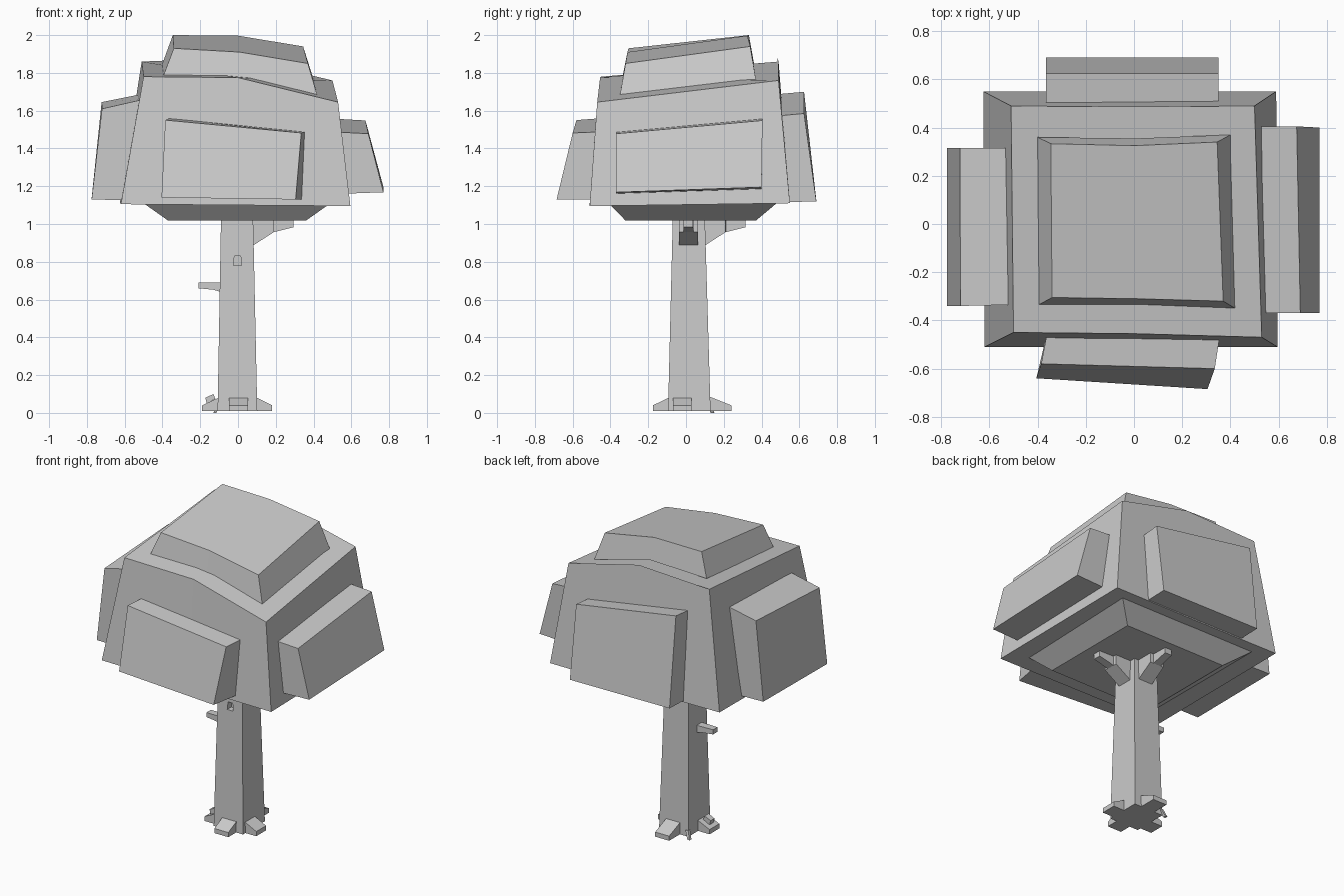
import bpy, bmesh


def loft(name, rings):
    """Closed flat-faced solid through rings with equal point counts."""
    bm = bmesh.new()
    vs = [[bm.verts.new(p) for p in r] for r in rings]
    n = len(rings[0])
    for a, b in zip(vs, vs[1:]):
        for i in range(n):
            j = (i + 1) % n
            bm.faces.new((a[i], a[j], b[j], b[i]))
    bm.faces.new(vs[0][::-1])
    bm.faces.new(vs[-1])
    bmesh.ops.recalc_face_normals(bm, faces=bm.faces)
    me = bpy.data.meshes.new(name)
    bm.to_mesh(me)
    bm.free()
    ob = bpy.data.objects.new(name, me)
    bpy.context.collection.objects.link(ob)
    return ob


def rect(x0, x1, y0, y1, z):
    return [(x0, y0, z), (x1, y0, z), (x1, y1, z), (x0, y1, z)]


def limb(name, direction, side, sections):
    """Limb growing sideways; sections are (distance, half width, z low, z high)."""
    dx, dy = direction
    rings = []
    for d, w, lo, hi in sections:
        ring = []
        for s, z in ((-w, lo), (w, lo), (w, hi), (-w, hi)):
            o = side + s
            ring.append((dx * d + abs(dy) * o, dy * d + abs(dx) * o, z))
        rings.append(ring)
    return loft(name, rings)


# Main canopy block with a bent, sloping top
loft("canopy", [
    [(-.62, -.51, 1.105), (0, -.51, 1.10), (.595, -.51, 1.095),
     (.59, .55, 1.11), (0, .55, 1.11), (-.625, .55, 1.115)],
    [(-.50, -.45, 1.78), (0, -.455, 1.775), (.53, -.47, 1.645),
     (.50, .49, 1.76), (0, .485, 1.88), (-.51, .49, 1.86)]])

# Upper cap following the same bend
loft("canopy_cap", [
    [(-.395, -.335, 1.785), (.01, -.335, 1.775), (.42, -.35, 1.68),
     (.40, .37, 1.765), (.01, .355, 1.86), (-.40, .36, 1.85)],
    [(-.34, -.305, 1.93), (.01, -.31, 1.91), (.37, -.32, 1.85),
     (.345, .34, 1.94), (0, .325, 1.997), (-.345, .333, 2.0)]])

# Underside taper
loft("canopy_underside", [rect(-.37, .36, -.32, .37, 1.018),
                          rect(-.50, .49, -.41, .48, 1.11)])

# Leaf slabs: outer face then inner face
loft("left_leaf_slab", [
    [(-.775, -.34, 1.13), (-.775, .315, 1.135), (-.722, .315, 1.645), (-.72, -.34, 1.61)],
    [(-.56, -.335, 1.125), (-.56, .315, 1.13), (-.50, .315, 1.69), (-.50, -.335, 1.66)]])
loft("right_leaf_slab", [
    [(.77, -.37, 1.168), (.77, .40, 1.195), (.675, .405, 1.548), (.69, -.37, 1.478)],
    [(.55, -.37, 1.16), (.55, .40, 1.185), (.50, .405, 1.558), (.50, -.37, 1.488)]])
loft("front_leaf_slab", [
    [(-.405, -.64, 1.14), (.305, -.685, 1.13), (.335, -.60, 1.482), (-.385, -.58, 1.55)],
    [(-.37, -.49, 1.14), (.34, -.49, 1.13), (.358, -.45, 1.488), (-.36, -.45, 1.56)]])
loft("back_leaf_slab", [
    [(-.365, .69, 1.125), (.35, .69, 1.12), (.35, .625, 1.585), (-.365, .625, 1.70)],
    [(-.365, .52, 1.12), (.35, .52, 1.115), (.35, .46, 1.57), (-.365, .46, 1.685)]])

# Trunk with a small hollow in the front
trunk = loft("trunk", [rect(-.108, .102, -.095, .13, .01),
                       rect(-.09, .08, -.07, .10, 1.03)])
cutter = loft("hollow_cutter", [rect(-.024, .019, -.15, -.035, .78),
                                rect(-.019, .014, -.15, -.035, .83)])
cutter.hide_render = True
cutter.hide_viewport = True
mod = trunk.modifiers.new("hollow", "BOOLEAN")
mod.operation = "DIFFERENCE"
mod.object = cutter
mod.solver = "EXACT"

# Roots on all four sides
for name, d, side, start, end in (
        ("front_root", (0, -1), .003, .05, .175), ("back_root", (0, 1), .003, .09, .24),
        ("left_root", (-1, 0), -.02, .06, .19), ("right_root", (1, 0), -.02, .06, .18)):
    limb(name, d, side, [(start, .05, .01, .10), (end, .05, .01, .04)])

# Bent branches supporting the canopy
for name, d, side, start in (("right_branch", (1, 0), .013, .07),
                             ("back_branch", (0, 1), 0, .09)):
    limb(name, d, side, [(start, .05, .88, 1.03), (start + .12, .05, .957, 1.03),
                         (start + .121, .027, .957, 1.03), (start + .225, .025, .983, 1.022)])

# Side twig and small growths at the roots
limb("twig", (-1, 0), 0, [(.08, .027, .637, .69), (.13, .025, .652, .69), (.21, .022, .66, .69)])
loft("left_root_knot", [
    [(-.165, -.045, .05), (-.12, -.045, .075), (-.12, -.005, .075), (-.165, -.005, .05)],
    [(-.173, -.045, .08), (-.13, -.045, .10), (-.13, -.005, .10), (-.173, -.005, .08)]])
loft("corner_sprout", [rect(-.13, -.115, .13, .15, 0), rect(-.11, -.09, .115, .135, .05)])
